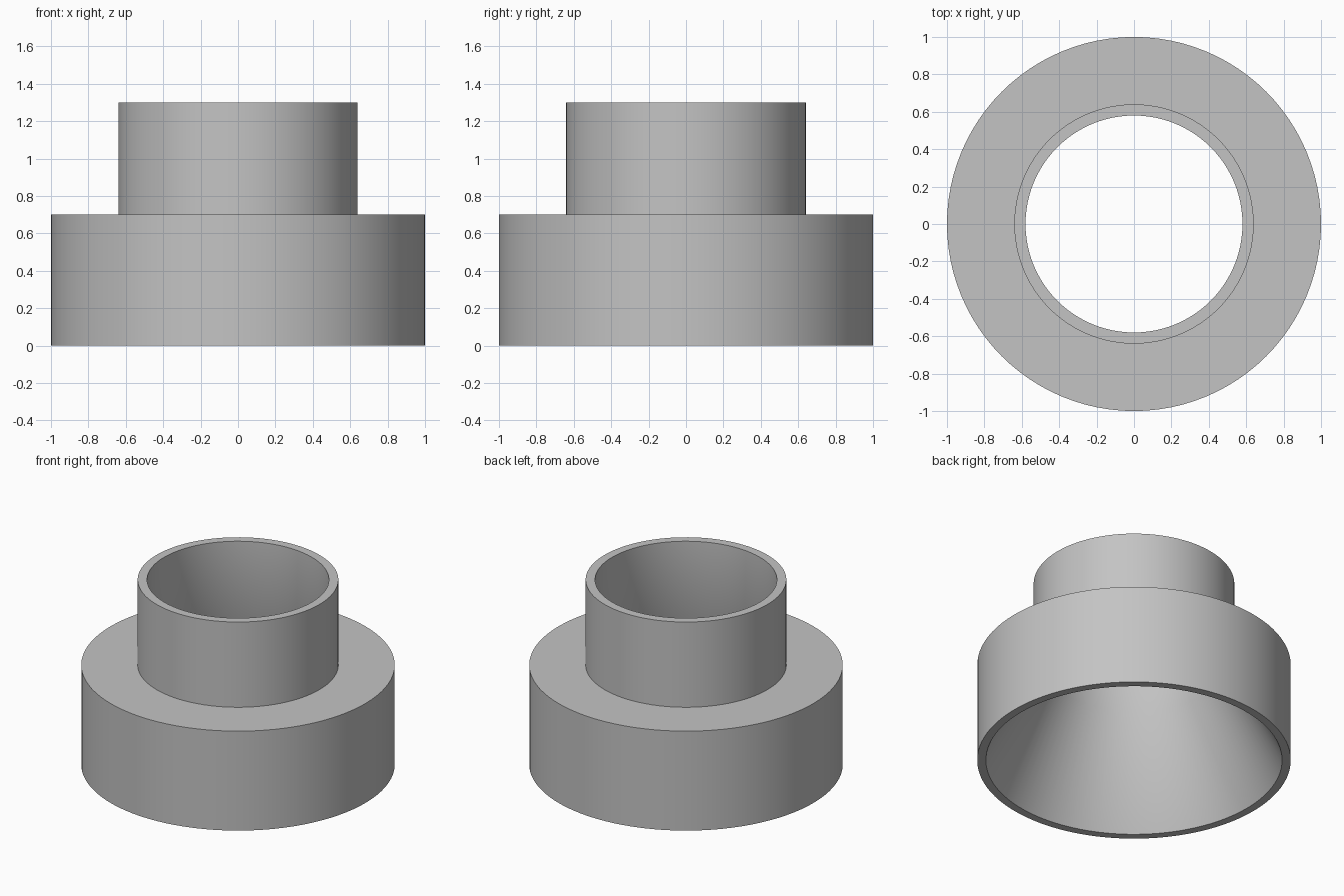
import bpy
import bmesh
import math

cube = bpy.data.objects.get("Cube")
if cube:
    bpy.data.objects.remove(cube, do_unlink=True)

# Single matte grey
grey = bpy.data.materials.new("plain_grey")
grey.use_nodes = True
colour = (0.55, 0.55, 0.55, 1)
grey.diffuse_color = colour
grey.node_tree.nodes["Principled BSDF"].inputs["Base Color"].default_value = colour


def lathe(name, profile, segments, material):
    """Revolve a closed (radius, height) profile around the z axis."""
    bm = bmesh.new()
    verts = [bm.verts.new((r, 0, z)) for r, z in profile]
    edges = [bm.edges.new((v, verts[i - 1])) for i, v in enumerate(verts)]
    bmesh.ops.spin(bm, geom=verts + edges, cent=(0, 0, 0), axis=(0, 0, 1),
                   angle=math.tau, steps=segments, use_merge=True)
    bmesh.ops.remove_doubles(bm, verts=bm.verts, dist=0.0001)
    bmesh.ops.recalc_face_normals(bm, faces=bm.faces)
    mesh = bpy.data.meshes.new(name)
    bm.to_mesh(mesh)
    bm.free()
    mesh.materials.append(material)
    obj = bpy.data.objects.new(name, mesh)
    bpy.context.collection.objects.link(obj)
    return obj


# Stepped collar: wide base, narrow neck, funnel-shaped bore
base_radius, neck_radius = 1.0, 0.64
mouth_radius, bore_radius = 0.945, 0.58
step_height, total_height = 0.7, 1.3

collar = lathe("stepped_collar", [
    (base_radius, 0),
    (base_radius, step_height),
    (neck_radius, step_height),
    (neck_radius, total_height),
    (bore_radius, total_height),
    (bore_radius, step_height),
    (mouth_radius, 0),
], 96, grey)

# Smooth walls with crisp rims
bpy.ops.object.select_all(action='DESELECT')
collar.select_set(True)
bpy.context.view_layer.objects.active = collar
bpy.ops.object.shade_smooth_by_angle(angle=math.radians(30))
